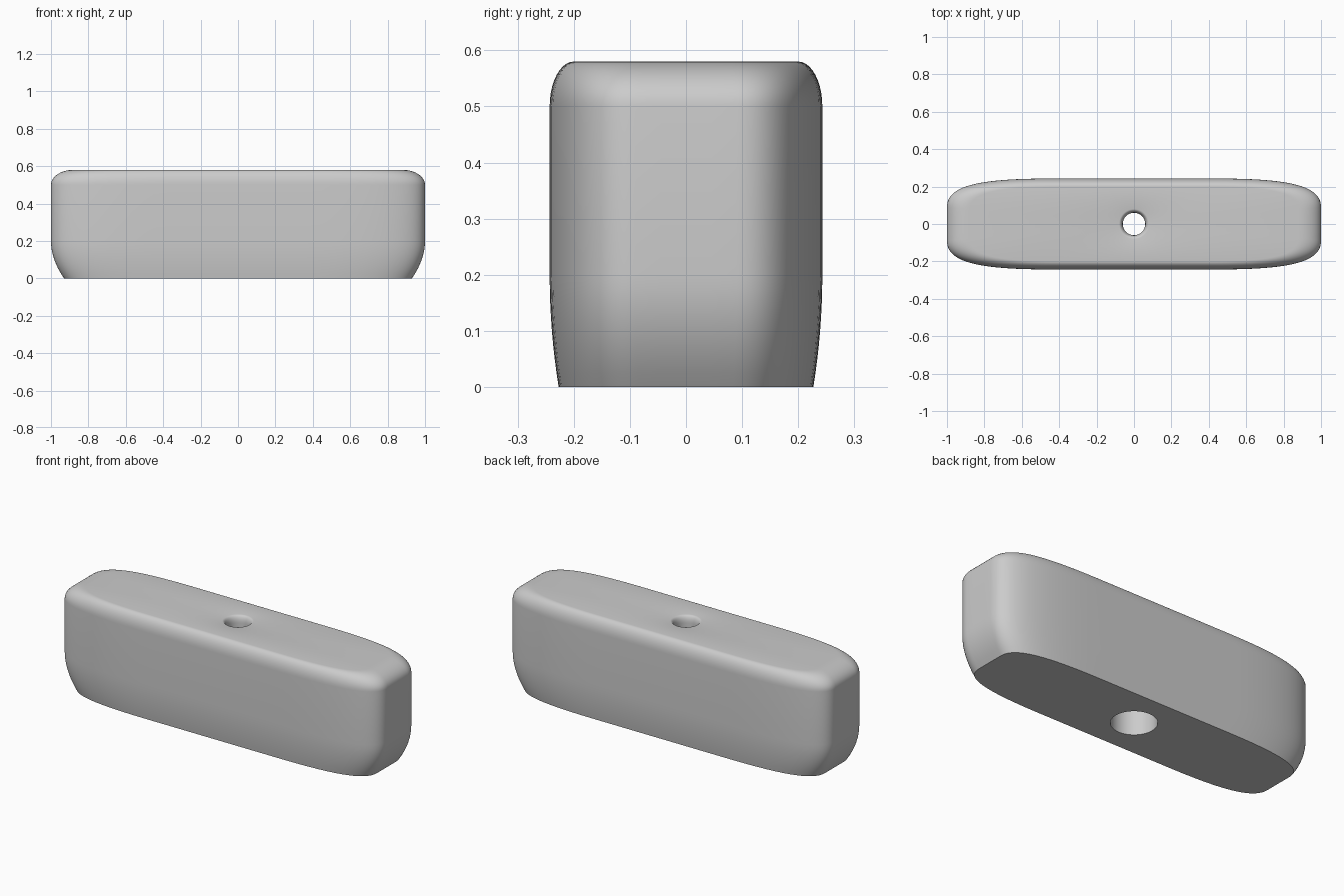
import bpy, bmesh
from math import sin, cos, tan, pi, radians, atan2

cube = bpy.data.objects.get("Cube")
if cube:
    bpy.data.objects.remove(cube, do_unlink=True)

HALF_Y, HEIGHT = 0.243, 0.58


def bezier(a, b, c, d, t):
    u = 1 - t
    return u**3 * a + 3 * u * u * t * b + 3 * u * t * t * c + t**3 * d


def plan_outline():
    # Quarter outline: flat end, soft corner, straight side; then mirrored
    quarter = [(1, 0), (1, 0.045)]
    for i in range(25):
        t = i / 24
        quarter.append((bezier(1, 1, 0.85, 0.45, t),
                        bezier(0.09, 0.2, HALF_Y, HALF_Y, t)))
    start = atan2(HALF_Y, 0.45)
    for i in range(1, 13):
        a = start + (pi / 2 - start) * i / 12
        quarter.append((HALF_Y / tan(a), HALF_Y))
    half = quarter + [(-x, y) for x, y in quarter[-2::-1]]
    return half + [(x, -y) for x, y in half[-2:0:-1]]


outline = plan_outline()
angles = [atan2(y, x) for x, y in outline]


def body_ring(inset_x, inset_y, z):
    sx, sy = 1 - inset_x, 1 - inset_y / HALF_Y
    return [(x * sx, y * sy, z) for x, y in outline]


def hole_ring(r, z):
    return [(r * cos(a), r * sin(a), z) for a in angles]


# Outer wall: tapered foot, straight middle, rounded shoulder
rings = []
for i in range(9):
    t = 1 - i / 8
    rings.append(body_ring(0.07 * t * t, 0.016 * t * t, 0.2 * (1 - t)))
for i in range(11):
    a = pi / 2 * i / 10
    rings.append(body_ring(0.12 * (1 - cos(a)), 0.043 * (1 - cos(a)),
                           0.5 + 0.08 * sin(a)))

# Screw hole: rounded mouth, narrow neck, wide bore open at the bottom
for i in range(7):
    a = pi / 2 * i / 6
    rings.append(hole_ring(0.08 - 0.02 * sin(a), HEIGHT - 0.04 * (1 - cos(a))))
rings += [hole_ring(0.06, 0.5), hole_ring(0.117, 0.5), hole_ring(0.117, 0)]

# Loft all rings into one closed skin
bm = bmesh.new()
loops = [[bm.verts.new(p) for p in ring] for ring in rings]
n = len(outline)
for k, low in enumerate(loops):
    high = loops[(k + 1) % len(loops)]
    for i in range(n):
        j = (i + 1) % n
        bm.faces.new((low[i], low[j], high[j], high[i]))
bmesh.ops.recalc_face_normals(bm, faces=bm.faces)
mesh = bpy.data.meshes.new("handle_body")
bm.to_mesh(mesh)
bm.free()
body = bpy.data.objects.new("handle_body", mesh)
bpy.context.collection.objects.link(body)

# Plain grey finish
grey = bpy.data.materials.new("plain_grey")
grey.use_nodes = True
colour = (0.6, 0.6, 0.6, 1)
grey.diffuse_color = colour
grey.node_tree.nodes["Principled BSDF"].inputs["Base Color"].default_value = colour
mesh.materials.append(grey)

bpy.ops.object.select_all(action="DESELECT")
body.select_set(True)
bpy.context.view_layer.objects.active = body
bpy.ops.object.shade_smooth_by_angle(angle=radians(30))
